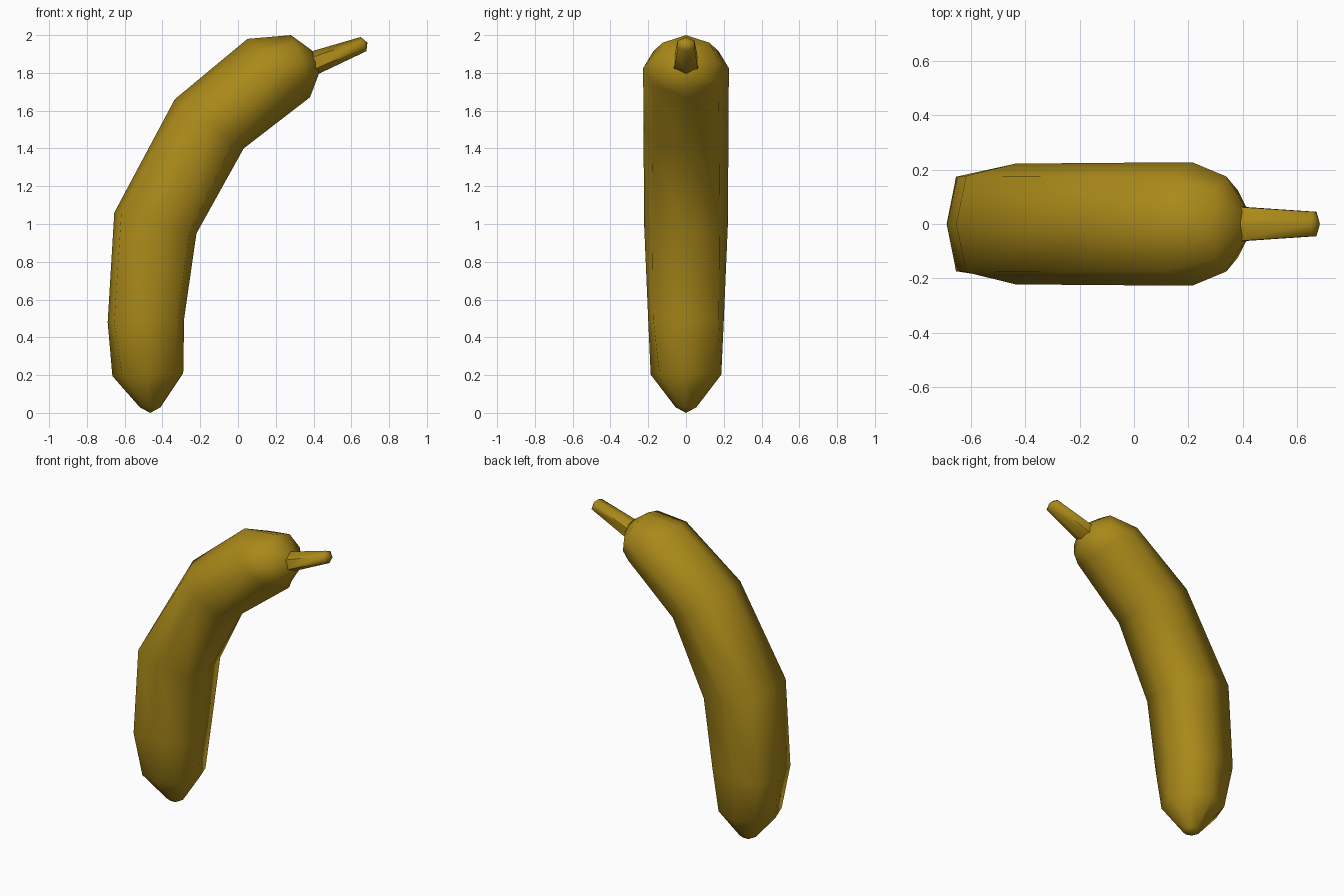
import bpy, bmesh, math
from mathutils import Vector

if "Cube" in bpy.data.objects:
    bpy.data.objects.remove(bpy.data.objects["Cube"])

yellow = bpy.data.materials.new("yellow_skin")
yellow.diffuse_color = (0.40, 0.25, 0.01, 1)
yellow.use_nodes = True
yellow.node_tree.nodes["Principled BSDF"].inputs["Base Color"].default_value = yellow.diffuse_color


def loft(name, rings, start, end, angle):
    """Skin closed rings of points and close both ends with a fan."""
    bm = bmesh.new()
    rows = [[bm.verts.new(p) for p in ring] for ring in rings]
    n = len(rows[0])
    for a, b in zip(rows, rows[1:]):
        for i in range(n):
            j = (i + 1) % n
            bm.faces.new((a[i], a[j], b[j], b[i]))
    for row, tip in ((rows[0], start), (rows[-1], end)):
        v = bm.verts.new(tip)
        for i in range(n):
            bm.faces.new((row[i], row[(i + 1) % n], v))
    bmesh.ops.recalc_face_normals(bm, faces=bm.faces)
    mesh = bpy.data.meshes.new(name)
    bm.to_mesh(mesh)
    bm.free()
    mesh.materials.append(yellow)
    obj = bpy.data.objects.new(name, mesh)
    bpy.context.collection.objects.link(obj)
    bpy.ops.object.select_all(action='DESELECT')
    obj.select_set(True)
    bpy.context.view_layer.objects.active = obj
    bpy.ops.object.shade_smooth_by_angle(angle=math.radians(angle))


def frame(outer, inner):
    o, i = Vector((outer[0], 0, outer[1])), Vector((inner[0], 0, inner[1]))
    return (o + i) / 2, (o - i) / 2


def body_ring(outer, inner, half, along, across):
    """Eight-sided ring with adjustable corner fullness."""
    c, d = frame(outer, inner)
    shape = [(1, 0), (along, across), (0, 1), (-along, across),
             (-1, 0), (-along, -across), (0, -1), (along, -across)]
    return [c + d * u + Vector((0, half * v, 0)) for u, v in shape]


def stem_ring(outer, inner, half):
    c, d = frame(outer, inner)
    k = half / math.sin(math.pi / 3)
    return [c + d * math.cos(t) + Vector((0, k * math.sin(t), 0))
            for t in (math.pi / 3 * i for i in range(6))]


# Curved fruit body: outer point, inner point, half width, corner fullness
body = [
    ((-0.52, 0.03), (-0.41, 0.03), 0.055, 0.71, 0.71),
    ((-0.665, 0.195), (-0.29, 0.21), 0.187, 0.73, 0.75),
    ((-0.69, 0.48), (-0.285, 0.50), 0.20, 0.83, 0.87),
    ((-0.655, 1.06), (-0.22, 0.95), 0.222, 0.83, 0.80),
    ((-0.335, 1.66), (0.03, 1.40), 0.225, 0.70, 0.78),
    ((0.05, 1.98), (0.38, 1.67), 0.227, 0.58, 0.76),
    ((0.28, 2.0), (0.40, 1.72), 0.175, 0.71, 0.71),
    ((0.39, 1.92), (0.43, 1.80), 0.06, 0.71, 0.71),
]
loft("fruit_body", [body_ring(*r) for r in body],
     (-0.465, 0, 0), (0.41, 0, 1.86), 80)

# Tapered six-sided stem
loft("stem", [stem_ring((0.34, 1.90), (0.385, 1.775), 0.065),
              stem_ring((0.65, 1.99), (0.68, 1.915), 0.045)],
     (0.36, 0, 1.84), (0.685, 0, 1.96), 62)
